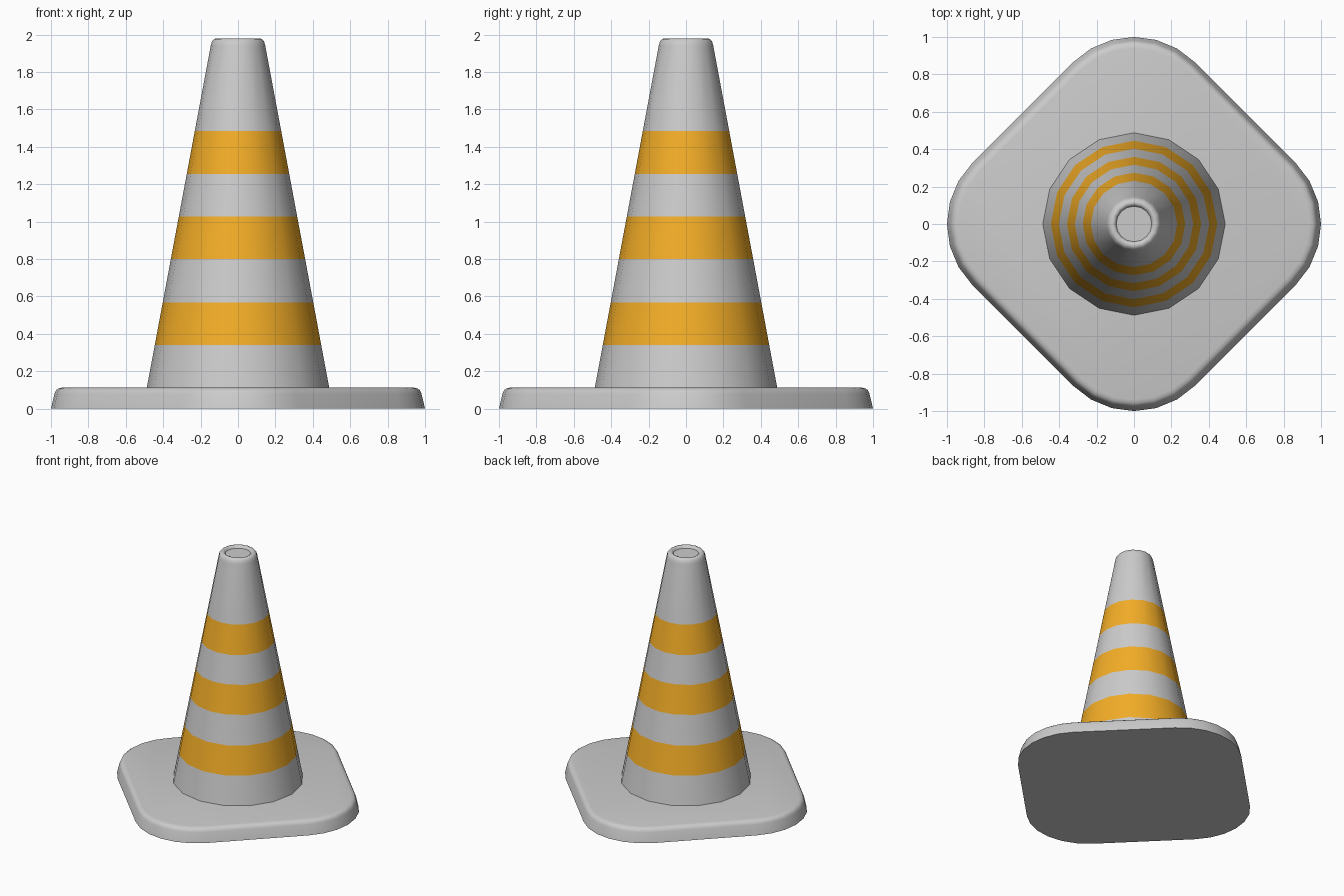
import bpy, bmesh, math

if "Cube" in bpy.data.objects:
    bpy.data.objects.remove(bpy.data.objects["Cube"])


def loft(name, rings):
    """Skin a closed shell over a stack of equal-sized rings."""
    bm = bmesh.new()
    loops = [[bm.verts.new(p) for p in ring] for ring in rings]
    n = len(loops[0])
    for a, b in zip(loops, loops[1:]):
        for i in range(n):
            j = (i + 1) % n
            bm.faces.new((a[i], a[j], b[j], b[i]))
    bm.faces.new(loops[0][::-1])
    bm.faces.new(loops[-1])
    me = bpy.data.meshes.new(name)
    bm.to_mesh(me)
    bm.free()
    ob = bpy.data.objects.new(name, me)
    bpy.context.collection.objects.link(ob)
    bpy.ops.object.select_all(action='DESELECT')
    ob.select_set(True)
    bpy.context.view_layer.objects.active = ob
    bpy.ops.object.shade_smooth_by_angle(angle=math.radians(50))
    return ob


def circle(r, z, n=16):
    return [(r * math.cos(2 * math.pi * i / n), r * math.sin(2 * math.pi * i / n), z)
            for i in range(n)]


def rounded_diamond(inset, z, centre=0.54, radius=0.46, steps=6):
    """Square with large rounded corners pointing along the axes."""
    pts = []
    for k in range(4):
        q = k * math.pi / 2
        for s in range(steps + 1):
            a = q - math.pi / 4 + s * math.pi / 2 / steps
            r = radius - inset
            pts.append((centre * math.cos(q) + r * math.cos(a),
                        centre * math.sin(q) + r * math.sin(a), z))
    return pts


# Base plate with sloped side and rounded upper edge
base_profile = [(0, 0), (0.019, 0.08), (0.027, 0.098), (0.041, 0.108), (0.06, 0.112)]
loft("base_plate", [rounded_diamond(i, z) for i, z in base_profile])

# Cone body: straight taper, rounded lip, shallow dished top
levels = [0.11, 0.34, 0.568, 0.80, 1.027, 1.253, 1.483, 1.94]
profile = [(0.488 - (z - 0.11) * 0.187, z) for z in levels]
profile += [(0.14, 1.962), (0.129, 1.975), (0.114, 1.98), (0.102, 1.974), (0.095, 1.96)]
cone = loft("cone_body", [circle(r, z) for r, z in profile])

# Orange stripes on alternate bands
grey = bpy.data.materials.new("plain")
grey.diffuse_color = (0.8, 0.8, 0.8, 1)
grey.use_nodes = True
grey.node_tree.nodes["Principled BSDF"].inputs["Base Color"].default_value = grey.diffuse_color
orange = bpy.data.materials.new("orange_stripe")
orange.diffuse_color = (0.9, 0.42, 0.02, 1)
orange.use_nodes = True
orange.node_tree.nodes["Principled BSDF"].inputs["Base Color"].default_value = orange.diffuse_color
cone.data.materials.append(grey)
cone.data.materials.append(orange)
for p in cone.data.polygons:
    if any(lo < p.center.z < hi for lo, hi in zip(levels[1:7:2], levels[2:7:2])):
        p.material_index = 1
